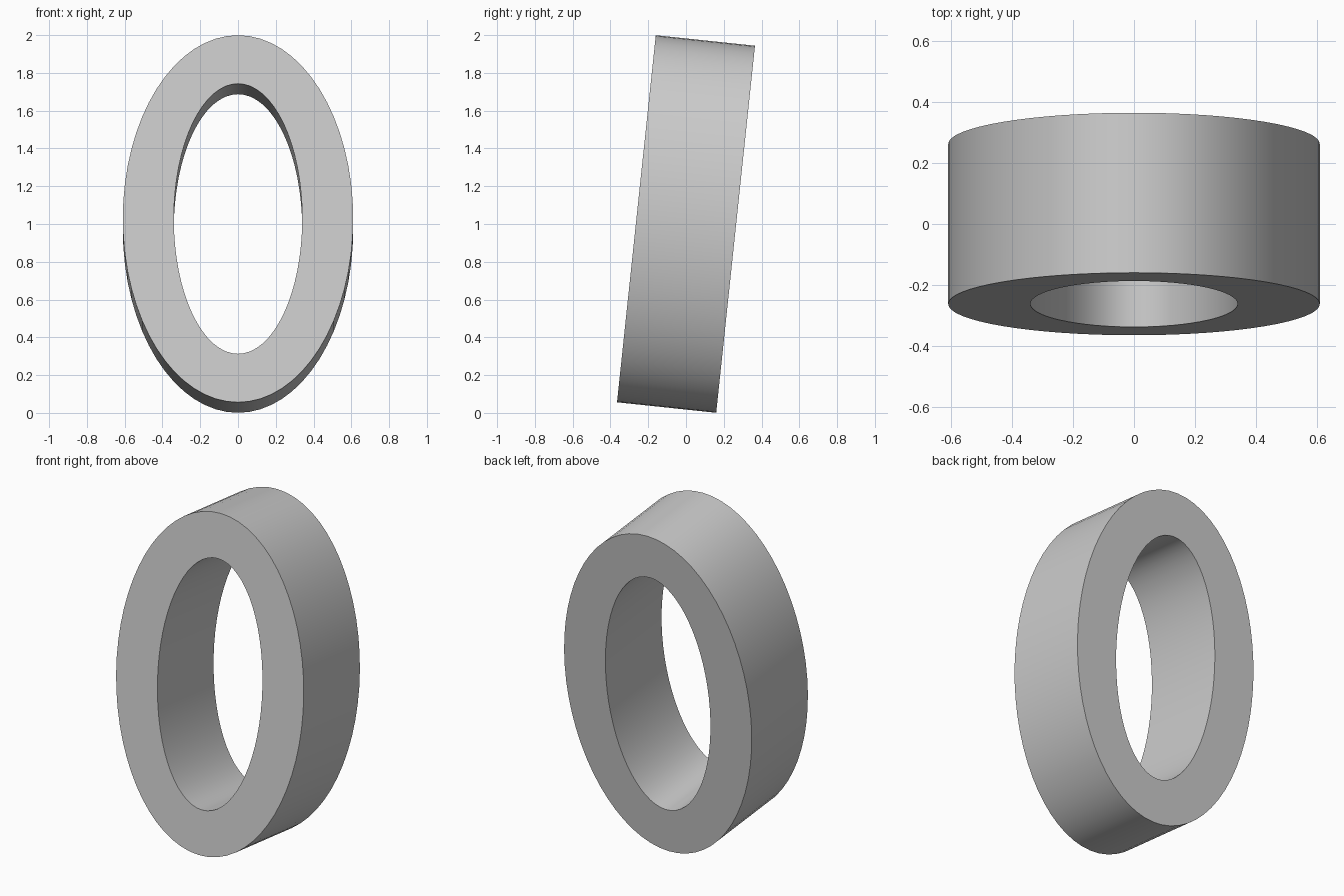
import bpy, bmesh, math
from mathutils import Matrix

if "Cube" in bpy.data.objects:
    bpy.data.objects.remove(bpy.data.objects["Cube"])

SEGMENTS = 64
DEPTH = 0.528
TILT = math.radians(-6.03)

grey = bpy.data.materials.new("light grey")
grey.diffuse_color = (0.6, 0.6, 0.6, 1)
grey.use_nodes = True
grey.node_tree.nodes["Principled BSDF"].inputs["Base Color"].default_value = grey.diffuse_color

bm = bmesh.new()


def ellipse(rx, rz, y):
    """Ring of vertices in the xz plane."""
    angles = [2 * math.pi * i / SEGMENTS for i in range(SEGMENTS)]
    return [bm.verts.new((rx * math.cos(a), y, rz * math.sin(a))) for a in angles]


# Outer front, outer back, inner back, inner front: a closed square section
rings = [ellipse(0.61, 0.977, -DEPTH / 2), ellipse(0.61, 0.977, DEPTH / 2),
         ellipse(0.34, 0.719, DEPTH / 2), ellipse(0.34, 0.719, -DEPTH / 2)]
for k in range(4):
    a, b = rings[k], rings[(k + 1) % 4]
    for i in range(SEGMENTS):
        j = (i + 1) % SEGMENTS
        bm.faces.new((a[i], a[j], b[j], b[i]))
bmesh.ops.recalc_face_normals(bm, faces=bm.faces)

# Lean the ring back and stand it on the ground
bm.transform(Matrix.Translation((0, 0, 1)) @ Matrix.Rotation(TILT, 4, 'X'))

mesh = bpy.data.meshes.new("oval_ring")
bm.to_mesh(mesh)
bm.free()
mesh.materials.append(grey)
ring = bpy.data.objects.new("oval_ring", mesh)
bpy.context.collection.objects.link(ring)

# Smooth walls, crisp rims
bpy.context.view_layer.objects.active = ring
ring.select_set(True)
bpy.ops.object.shade_smooth_by_angle(angle=math.radians(30))
